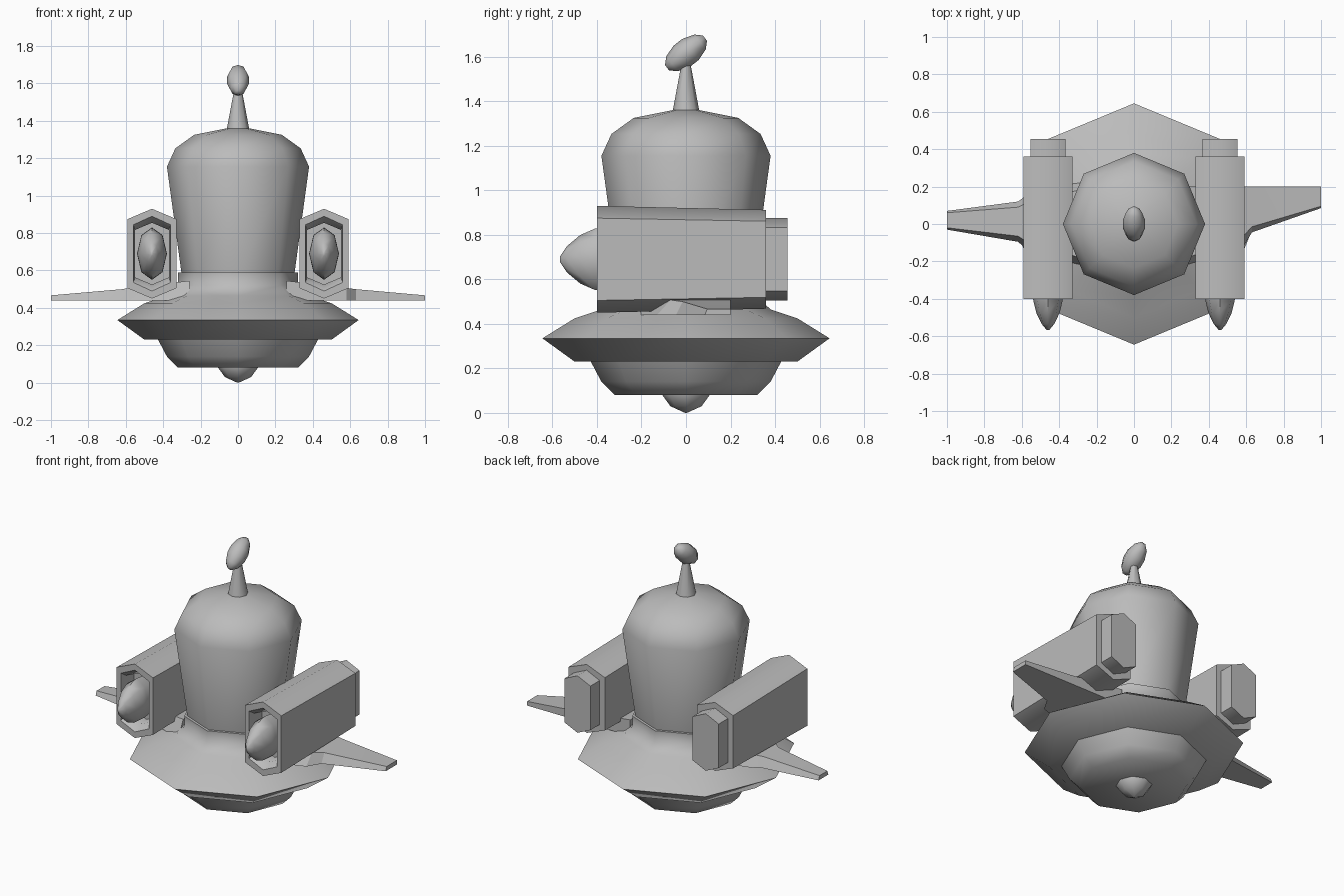
import bpy, bmesh, math
from mathutils import Matrix

cube = bpy.data.objects.get("Cube")
if cube:
    bpy.data.objects.remove(cube, do_unlink=True)

grey = bpy.data.materials.new("plain_grey")
grey.use_nodes = True
GREY = (0.5, 0.5, 0.5, 1)
grey.diffuse_color = GREY
grey.node_tree.nodes["Principled BSDF"].inputs["Base Color"].default_value = GREY


def loft(name, sections, matrix=None, angle=60):
    """Skin a closed solid through loops of equal point count."""
    bm = bmesh.new()
    loops = [[bm.verts.new(p) for p in s] for s in sections]
    n = len(loops[0])
    for a, b in zip(loops, loops[1:]):
        for i in range(n):
            j = (i + 1) % n
            bm.faces.new((a[i], a[j], b[j], b[i]))
    bm.faces.new(loops[0])
    bm.faces.new(loops[-1])
    if matrix:
        bm.transform(matrix)
    bmesh.ops.recalc_face_normals(bm, faces=bm.faces)
    mesh = bpy.data.meshes.new(name)
    bm.to_mesh(mesh)
    bm.free()
    mesh.materials.append(grey)
    obj = bpy.data.objects.new(name, mesh)
    bpy.context.collection.objects.link(obj)
    bpy.ops.object.select_all(action='DESELECT')
    obj.select_set(True)
    bpy.context.view_layer.objects.active = obj
    bpy.ops.object.shade_smooth_by_angle(angle=math.radians(angle))
    return obj


def lathe(name, profile, sides=8, matrix=None):
    """Turn (radius, z) points around z."""
    steps = [2 * math.pi * i / sides for i in range(sides)]
    return loft(name, [[(r * math.cos(t), r * math.sin(t), z) for t in steps]
                       for r, z in profile], matrix)


# Body, turned with eight sides
lathe("lower_bulb", [(0.004, 0), (0.07, 0.03), (0.11, 0.085), (0.11, 0.12)])
lathe("lower_hull", [(0.32, 0.08), (0.38, 0.14), (0.43, 0.235)])
lathe("saucer", [(0.5, 0.23), (0.645, 0.335), (0.5, 0.425), (0.38, 0.465),
                 (0.32, 0.52), (0.32, 0.59)])
lathe("dome", [(0.30, 0.57), (0.38, 1.155), (0.335, 1.253),
               (0.235, 1.325), (0.05, 1.362)])

# Antenna with a tilted tip
lathe("antenna_stem", [(0.06, 1.355), (0.018, 1.58)])
tip = Matrix.Translation((0, 0, 1.617)) @ Matrix.Rotation(math.radians(-52), 4, 'X')
lathe("antenna_tip", [(0.015, -0.108), (0.042, -0.08), (0.06, -0.025), (0.06, 0.025),
                      (0.042, 0.08), (0.015, 0.108)], 8, tip)


def hexagon(y, half_x, half_z):
    """Upright hexagon with points at top and bottom."""
    s = half_z * 0.77
    return [(0, y, half_z), (half_x, y, s), (half_x, y, -s),
            (0, y, -half_z), (-half_x, y, -s), (-half_x, y, s)]


# Engines, hollow at the front with a nose cone and a stepped rear
for side, sign in (("left", 1), ("right", -1)):
    place = Matrix.Translation((sign * 0.46, 0, 0.69))
    loft(side + "_engine", [
        hexagon(-0.28, 0.09, 0.165), hexagon(-0.36, 0.09, 0.165),
        hexagon(-0.40, 0.10, 0.20), hexagon(-0.40, 0.13, 0.24),
        hexagon(0.36, 0.13, 0.222), hexagon(0.36, 0.093, 0.185),
        hexagon(0.455, 0.093, 0.185)], place, 50)
    nose = place @ Matrix.Rotation(math.radians(90), 4, 'X') @ Matrix.Diagonal((0.08, 0.14, 1, 1))
    lathe(side + "_nose", [(0.9, 0.27), (1, 0.38), (0.98, 0.41), (0.78, 0.475),
                           (0.42, 0.535), (0.08, 0.567)], 8, nose)


def wing(name, stations):
    """Tapered wing; each station is x, front y, back y, top z, leading and trailing bevels."""
    loft(name, [[(x, f, 0.44), (x, f + lead, top), (x, b - trail, top), (x, b, 0.44)]
                for x, f, b, top, lead, trail in stations], angle=30)


# Left wing is swept, right wing tapers evenly
wing("left_wing", [(0.26, -0.24, 0.20, 0.545, 0.05, 0),
                   (0.58, -0.13, 0.20, 0.507, 0.06, 0),
                   (0.63, -0.045, 0.20, 0.50, 0.03, 0),
                   (1.0, 0.085, 0.20, 0.467, 0.01, 0)])
wing("right_wing", [(-0.26, -0.24, 0.24, 0.545, 0.05, 0.05),
                    (-0.58, -0.13, 0.15, 0.507, 0.04, 0.04),
                    (-0.62, -0.095, 0.12, 0.50, 0.03, 0.03),
                    (-1.0, -0.03, 0.07, 0.467, 0.01, 0.01)])
